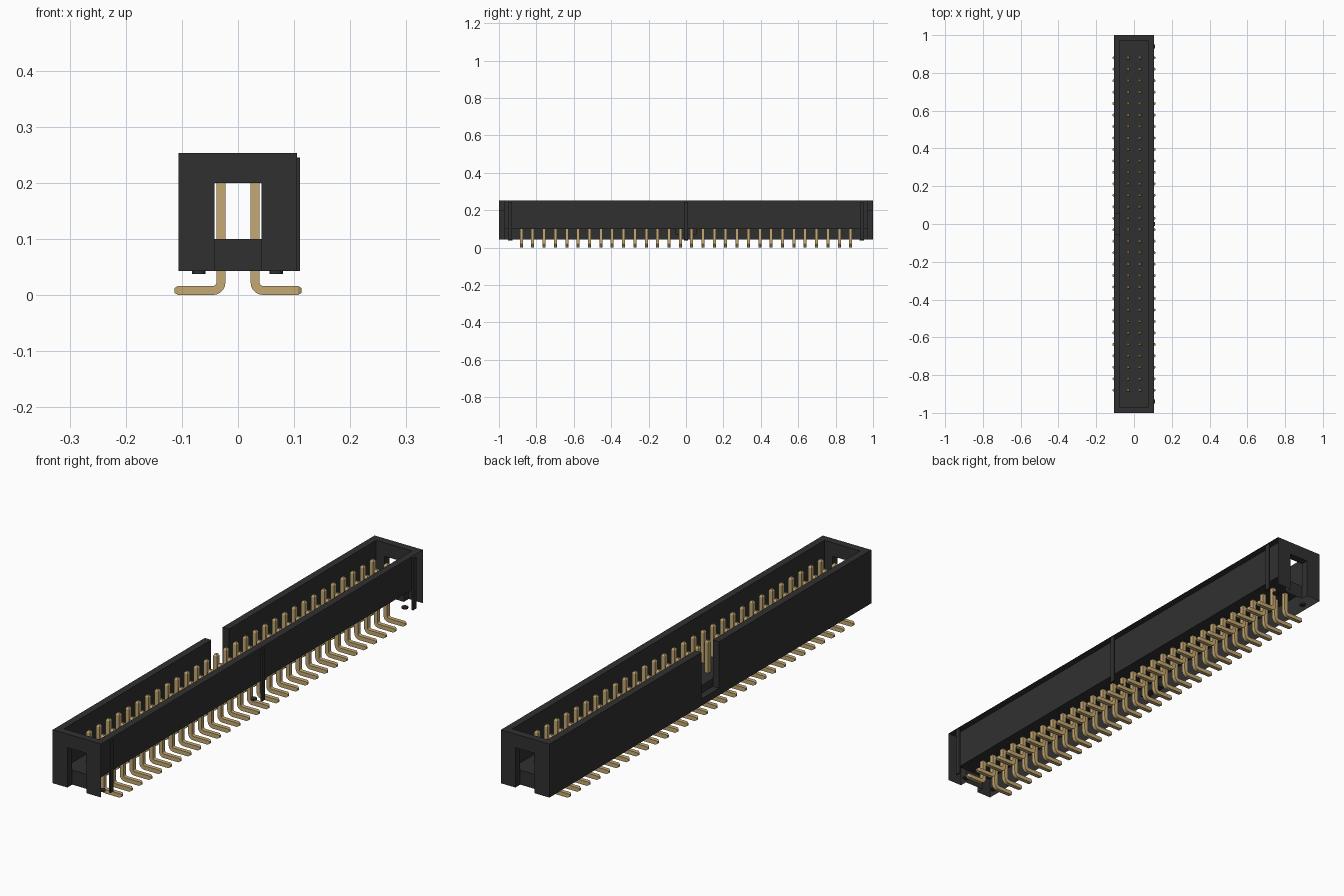
import bpy, bmesh, math
from mathutils import Vector, Matrix

cube = bpy.data.objects.get("Cube")
if cube:
    bpy.data.objects.remove(cube, do_unlink=True)


def material(name, rgb):
    m = bpy.data.materials.new(name)
    m.use_nodes = True
    m.diffuse_color = (*rgb, 1)
    b = m.node_tree.nodes["Principled BSDF"]
    b.inputs["Base Color"].default_value = (*rgb, 1)
    b.inputs["Roughness"].default_value = 0.6
    return m


BLACK = material("black plastic", (0.03, 0.03, 0.03))
BRASS = material("tan brass", (0.56, 0.40, 0.17))


def finish(bm, name, mat):
    me = bpy.data.meshes.new(name)
    bm.to_mesh(me)
    bm.free()
    me.materials.append(mat)
    ob = bpy.data.objects.new(name, me)
    bpy.context.scene.collection.objects.link(ob)
    return ob


def rect(bm, axis, pos, a, b, side=1):
    """Flat panel across one axis (0 x, 1 y, 2 z); a and b span the other two in order."""
    vs = []
    for u, v in ((a[0], b[0]), (a[1], b[0]), (a[1], b[1]), (a[0], b[1])):
        c = [u, v]
        c.insert(axis, pos)
        vs.append(bm.verts.new(c))
    f = bm.faces.new(vs)
    f.normal_update()
    if f.normal[axis] * side < 0:
        f.normal_flip()


# Main dimensions
XL, XR = -0.106, 0.105          # outer sides
IL, IR = -0.078, 0.077          # cavity sides
Y, IY = 1.0, 0.97               # outer and cavity ends
Z0, ZF, ZT = 0.043, 0.10, 0.253  # underside, cavity floor, rim
SX, SZ = 0.042, 0.20            # end slot half width and top
NY, NZ = 0.055, 0.07            # key notch half width and bottom

# Outer shell: open underneath and on the ribbed side
bm = bmesh.new()
for s in (-1, 1):
    yy = sorted((s * NY, s * Y))
    rect(bm, 0, XL, yy, (Z0, ZT), -1)
    rect(bm, 2, ZT, (XL, IL), yy)
    rect(bm, 2, ZT, (IL, IR), sorted((s * IY, s * Y)))
    for x0, x1 in ((XL, -SX), (SX, XR)):
        rect(bm, 1, s * Y, (x0, x1), (Z0, ZT), s)
    rect(bm, 1, s * Y, (-SX, SX), (SZ, ZT), s)
rect(bm, 0, XL, (-NY, NY), (Z0, NZ), -1)
rect(bm, 2, ZT, (IR, XR), (-Y, Y))
finish(bm, "outer_shell", BLACK)

# Cavity walls and floor
bm = bmesh.new()
rect(bm, 2, ZF, (IL, IR), (-IY, IY))
rect(bm, 0, IR, (-IY, IY), (ZF, ZT), -1)
for s in (-1, 1):
    rect(bm, 0, IL, sorted((s * NY, s * IY)), (ZF, ZT))
    for x0, x1 in ((IL, -SX), (SX, IR)):
        rect(bm, 1, s * IY, (x0, x1), (ZF, ZT), -s)
    rect(bm, 1, s * IY, (-SX, SX), (SZ, ZT), -s)
finish(bm, "cavity", BLACK)

# End slots: reveals plus the recessed panel below the cavity floor
bm = bmesh.new()
for s in (-1, 1):
    yy = sorted((s * IY, s * Y))
    for t in (-1, 1):
        rect(bm, 0, t * SX, yy, (Z0, SZ), -t)
    rect(bm, 2, SZ, (-SX, SX), yy, -1)
    rect(bm, 1, s * IY, (-SX, SX), (Z0, ZF), s)
finish(bm, "end_slots", BLACK)

# Key notch in the left-hand wall
bm = bmesh.new()
for s in (-1, 1):
    rect(bm, 1, s * NY, (XL, IL), (NZ, ZT), -s)
rect(bm, 2, NZ, (XL, IL), (-NY, NY))
rect(bm, 0, IL, (-NY, NY), (NZ, ZF), -1)
finish(bm, "key_notch", BLACK)

# Thin upright ribs and the small round feet
ribs, feet = bmesh.new(), bmesh.new()
for y in (-0.94, 0, 0.94):
    bmesh.ops.create_cube(ribs, size=1, matrix=Matrix.Translation((0.1075, y, 0.144))
                          @ Matrix.Diagonal((0.006, 0.02, 0.202, 1)))
    for x in (-0.07, 0.068):
        bmesh.ops.create_cone(feet, cap_ends=True, segments=20, radius1=0.012,
                              radius2=0.012, depth=0.006,
                              matrix=Matrix.Translation((x, y, 0.040)))
finish(ribs, "ribs", BLACK)
finish(feet, "feet", BLACK)

# Bent pins: a square section swept down, round the bend and outward
H, PX, R = 0.008, 0.0305, 0.014
path = [(PX, 0.226, 0.5, 0), (PX, 0.219, 1, 0)]
for i in range(6):
    a = math.radians(18 * i)
    path.append((PX + R * (1 - math.cos(a)), H + R * (1 - math.sin(a)), 1, a))
path += [(0.107, H, 1, math.pi / 2), (0.1135, H, 0.5, math.pi / 2)]


def add_pin(bm, y, s):
    rings = []
    for x, z, k, a in path:
        n = Vector((math.cos(a), 0, math.sin(a))) * H * k
        w = Vector((0, H * k, 0))
        c = Vector((x, y, z))
        ring = [c + n + w, c + n - w, c - n - w, c - n + w]
        rings.append([bm.verts.new((s * p.x, p.y, p.z)) for p in ring])
    for r, q in zip(rings, rings[1:]):
        for i in range(4):
            j = (i + 1) % 4
            bm.faces.new((r[i], r[j], q[j], q[i]))
    bm.faces.new(rings[0])
    bm.faces.new(rings[-1])


for s, name in ((1, "left_pins"), (-1, "right_pins")):
    bm = bmesh.new()
    for i in range(30):
        add_pin(bm, (i - 14.5) * 0.0607, s)
    bmesh.ops.recalc_face_normals(bm, faces=bm.faces)
    finish(bm, name, BRASS)
